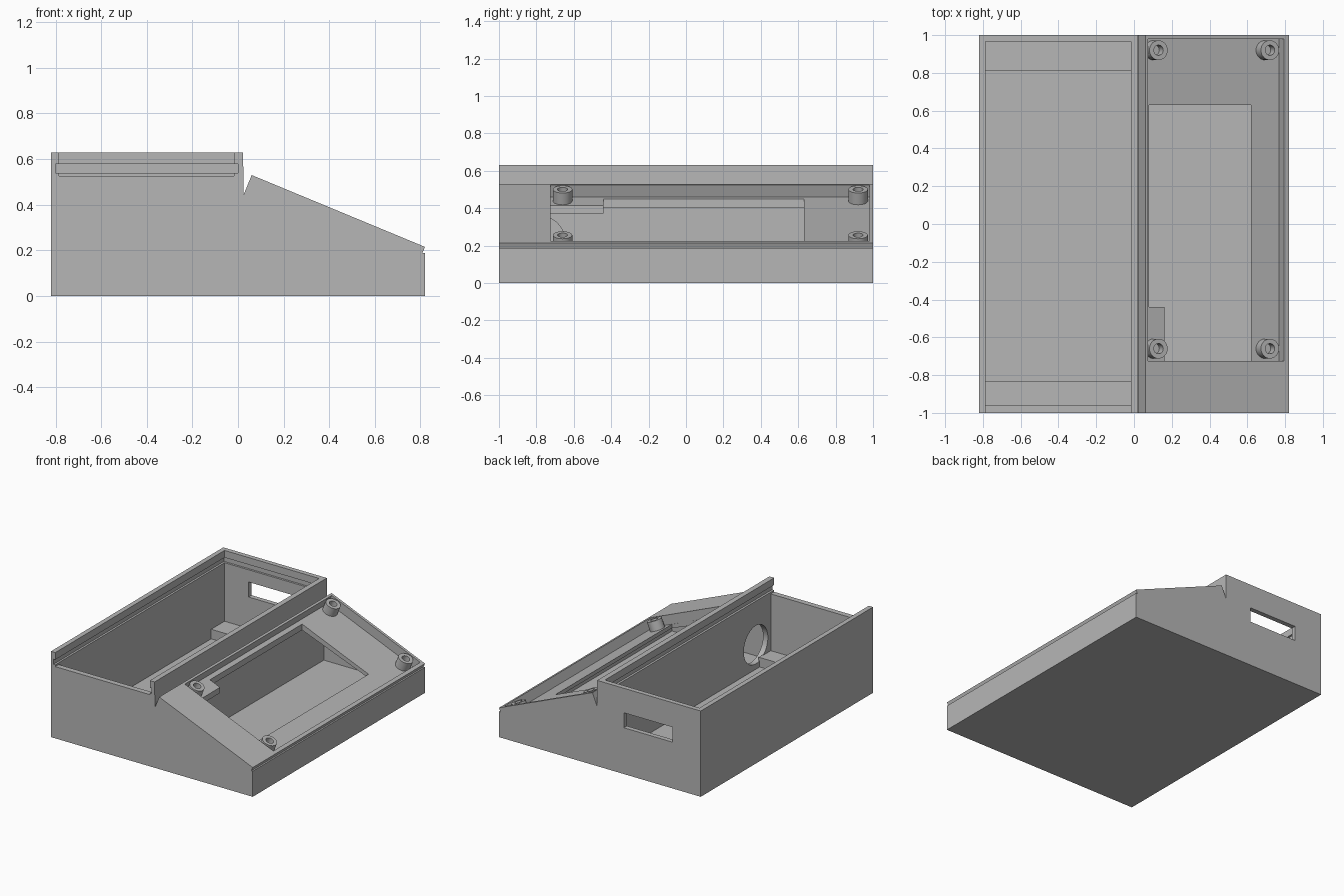
import bpy, bmesh, math
from mathutils import Matrix, Vector

cube = bpy.data.objects.get("Cube")
if cube:
    bpy.data.objects.remove(cube, do_unlink=True)

grey = bpy.data.materials.new("plain_grey")
grey.use_nodes = True
colour = (0.47, 0.47, 0.47, 1)
grey.diffuse_color = colour
grey.node_tree.nodes["Principled BSDF"].inputs["Base Color"].default_value = colour


def finish(name, bm):
    bmesh.ops.recalc_face_normals(bm, faces=bm.faces)
    mesh = bpy.data.meshes.new(name)
    bm.to_mesh(mesh)
    bm.free()
    mesh.materials.append(grey)
    obj = bpy.data.objects.new(name, mesh)
    bpy.context.collection.objects.link(obj)
    return obj


def prism(name, profile, y0, y1):
    """Extrude an x-z profile along y."""
    bm = bmesh.new()
    face = bm.faces.new([bm.verts.new((x, y0, z)) for x, z in profile])
    ext = bmesh.ops.extrude_face_region(bm, geom=[face])
    moved = [v for v in ext["geom"] if isinstance(v, bmesh.types.BMVert)]
    bmesh.ops.translate(bm, verts=moved, vec=(0, y1 - y0, 0))
    return finish(name, bm)


def box(name, x0, x1, y0, y1, z0, z1):
    return prism(name, [(x0, z0), (x1, z0), (x1, z1), (x0, z1)], y0, y1)


def cylinder(name, matrix, radius, depth, sides=32):
    bm = bmesh.new()
    bmesh.ops.create_cone(bm, cap_ends=True, segments=sides, radius1=radius,
                          radius2=radius, depth=depth, matrix=matrix)
    return finish(name, bm)


def cut(target, cutter):
    cutter.hide_render = True
    mod = target.modifiers.new("cut", "BOOLEAN")
    mod.operation = "DIFFERENCE"
    mod.solver = "EXACT"
    mod.object = cutter
    bpy.context.view_layer.objects.active = target
    bpy.ops.object.modifier_apply(modifier=mod.name)
    bpy.data.objects.remove(cutter, do_unlink=True)


# Sloped deck runs from TOP down to LOW
TOP, LOW = Vector((0.06, 0.53)), Vector((0.82, 0.215))
along = (LOW - TOP).normalized()
out = Vector((-along.y, along.x))


def deck(x, depth):
    """Point on the deck at x, sunk square to its surface."""
    t = (x - TOP.x) / along.x
    return TOP + along * t - out * depth


# Case shell with the notch between box and deck
case = prism("case", [(-0.82, 0), (0.82, 0), (0.82, 0.188), (0.808, 0.188),
                      LOW, TOP, (0.025, 0.445), (0.022, 0.63), (-0.82, 0.63)], -1, 1)

# Open box compartment, lid slot and lid groove
cut(case, box("box_cavity", -0.785, -0.017, -0.96, 0.965, 0.04, 0.7))
cut(case, box("lid_slot", -0.785, -0.017, -1.1, 0.965, 0.527, 0.7))
cut(case, box("lid_groove", -0.8, -0.001, -1.1, 0.98, 0.54, 0.578))

# Hollow below the deck
under_a, under_b = deck(-0.025, 0.128), deck(0.735, 0.128)
cut(case, prism("deck_cavity", [(0.022, 0.04), (0.785, 0.04), (0.785, under_b.y),
                                (0.022, under_a.y - 0.02)], -0.96, 0.965))

# Sunken display seat, square to the deck
DEPTH = 0.068
cut(case, prism("display_seat", [deck(0.075, -0.05), deck(0.795, -0.05),
                                 deck(0.795, DEPTH), deck(0.075, DEPTH)], -0.725, 0.98))

# Display opening, leaving a corner tab for one post
cut(case, box("opening_main", 0.08, 0.62, -0.44, 0.63, 0.1, 0.7))
cut(case, box("opening_front", 0.162, 0.62, -0.724, -0.43, 0.1, 0.7))

# Cable hole in the partition and socket window in the back wall
cable = Matrix.Translation((0, -0.786, 0.22)) @ Matrix.Rotation(math.pi / 2, 4, "Y")
cut(case, cylinder("cable_hole", cable, 0.14, 0.1, 48))
cut(case, box("socket_window", -0.59, -0.195, 0.9, 1.1, 0.34, 0.45))

# Low ledges at both ends of the box floor
for name, y0, y1 in (("front_ledge", -0.97, -0.83), ("back_ledge", 0.81, 0.97)):
    box(name, -0.79, -0.01, y0, y1, 0.03, 0.11)

# Hollow screw posts standing on the seat
tilt = Matrix.Rotation(math.atan2(out.x, out.y), 4, "Y")
HEIGHT = DEPTH + 0.008
for side, x in (("upper", 0.13), ("lower", 0.72)):
    for end, y in (("front", -0.66), ("back", 0.92)):
        mid, top = deck(x, HEIGHT / 2), deck(x, 0)
        post = cylinder(f"{side}_{end}_post",
                        Matrix.Translation((mid.x, y, mid.y)) @ tilt, 0.052, HEIGHT)
        cut(post, cylinder("screw_hole",
                           Matrix.Translation((top.x, y, top.y)) @ tilt, 0.027, 0.11, 24))

# Smooth round walls, keep sharp edges
bpy.ops.object.select_all(action="DESELECT")
for obj in bpy.context.collection.objects:
    if obj.type == "MESH" and obj.name.endswith(("post", "case")):
        obj.select_set(True)
        bpy.context.view_layer.objects.active = obj
bpy.ops.object.shade_smooth_by_angle(angle=math.radians(20))
